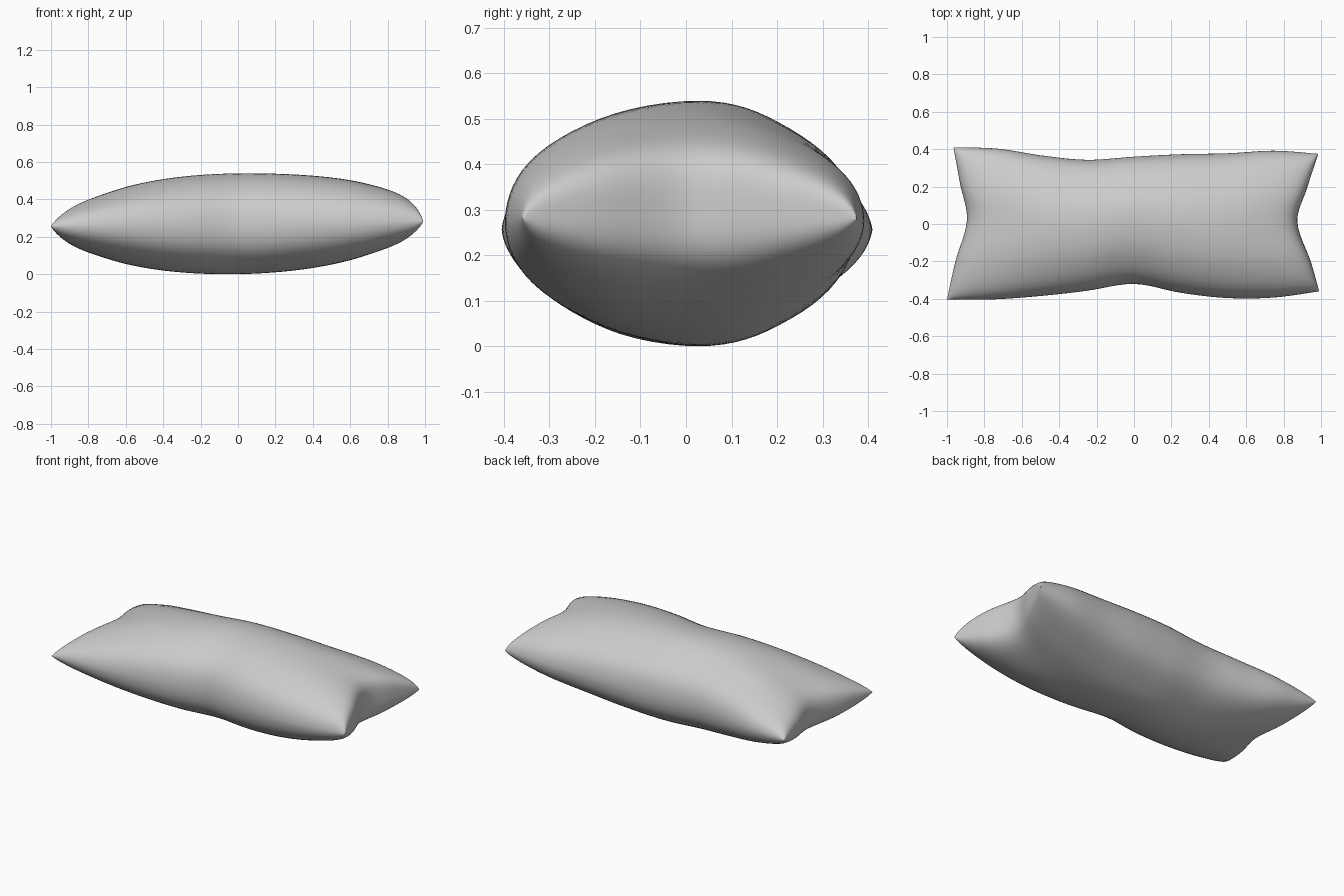
import bpy, bmesh, math
from mathutils import Vector

if "Cube" in bpy.data.objects:
    bpy.data.objects.remove(bpy.data.objects["Cube"])

# Seam outline seen from above, points evenly spaced along each edge
front = [(-1, -.405), (-.75, -.403), (-.5, -.385), (-.25, -.357), (0, -.32),
         (.25, -.368), (.5, -.396), (.75, -.393), (.99, -.36)]
back = [(-.965, .41), (-.73, .403), (-.49, .366), (-.25, .343), (0, .36),
        (.25, .373), (.5, .378), (.75, .392), (.985, .375)]
left = [(-1, -.405), (-.955, -.2), (-.893, .02), (-.93, .215), (-.965, .41)]
right = [(.99, -.36), (.945, -.2), (.873, .01), (.925, .19), (.985, .375)]


def spline(pts, t):
    """Smooth curve through evenly spaced points, t in 0..1."""
    n = len(pts) - 1
    i = min(int(t * n), n - 1)
    f = t * n - i
    p0, p1, p2, p3 = (Vector(pts[max(0, min(n, k))]) for k in range(i - 1, i + 3))
    return 0.5 * (2 * p1 + (p2 - p0) * f + (2 * p0 - 5 * p1 + 4 * p2 - p3) * f * f
                  + (3 * p1 - p0 - 3 * p2 + p3) * f ** 3)


def plan(u, v):
    """Blend the four edges into a surface patch; u, v in -1..1."""
    s, t = (u + 1) / 2, (v + 1) / 2
    a, b, c, d = (Vector(p) for p in (front[0], front[-1], back[0], back[-1]))
    return (spline(front, s) * (1 - t) + spline(back, s) * t
            + spline(left, t) * (1 - s) + spline(right, t) * s
            - (a * (1 - s) + b * s) * (1 - t) - (c * (1 - s) + d * s) * t)


def puff(u, v, side):
    """Stuffed height away from the seam."""
    along = (0.48 if u < 0 else 0.30) if side > 0 else 0.45
    amount = max(0, 1 - u * u) ** along * max(0, 1 - v * v) ** 0.58
    return side * amount * (0.277 if side > 0 else 0.262)


# Pillow: two puffed sheets joined at the seam
NU, NV = 72, 40
bm = bmesh.new()
for side in (1, -1):
    grid = []
    for i in range(NU + 1):
        u = math.sin(math.pi * (i / NU - 0.5))
        row = []
        for j in range(NV + 1):
            v = math.sin(math.pi * (j / NV - 0.5))
            p = plan(u, v)
            seam = 0.264 + 0.012 * u + 0.006 * u * u
            row.append(bm.verts.new((p.x, p.y, seam + puff(u, v, side))))
        grid.append(row)
    for i in range(NU):
        for j in range(NV):
            q = [grid[i][j], grid[i + 1][j], grid[i + 1][j + 1], grid[i][j + 1]]
            bm.faces.new(q if side > 0 else q[::-1])
bmesh.ops.remove_doubles(bm, verts=bm.verts, dist=0.0004)
bmesh.ops.recalc_face_normals(bm, faces=bm.faces)

# Soften the seam and rest the pillow on the ground
bmesh.ops.smooth_vert(bm, verts=[v for v in bm.verts if abs(v.co.x) < 0.95], factor=0.4,
                      use_axis_x=True, use_axis_y=True, use_axis_z=True)
low = min(v.co.z for v in bm.verts)
for v in bm.verts:
    v.co.z -= low
mesh = bpy.data.meshes.new("pillow")
bm.to_mesh(mesh)
bm.free()
pillow = bpy.data.objects.new("pillow", mesh)
bpy.context.collection.objects.link(pillow)
for poly in mesh.polygons:
    poly.use_smooth = True
